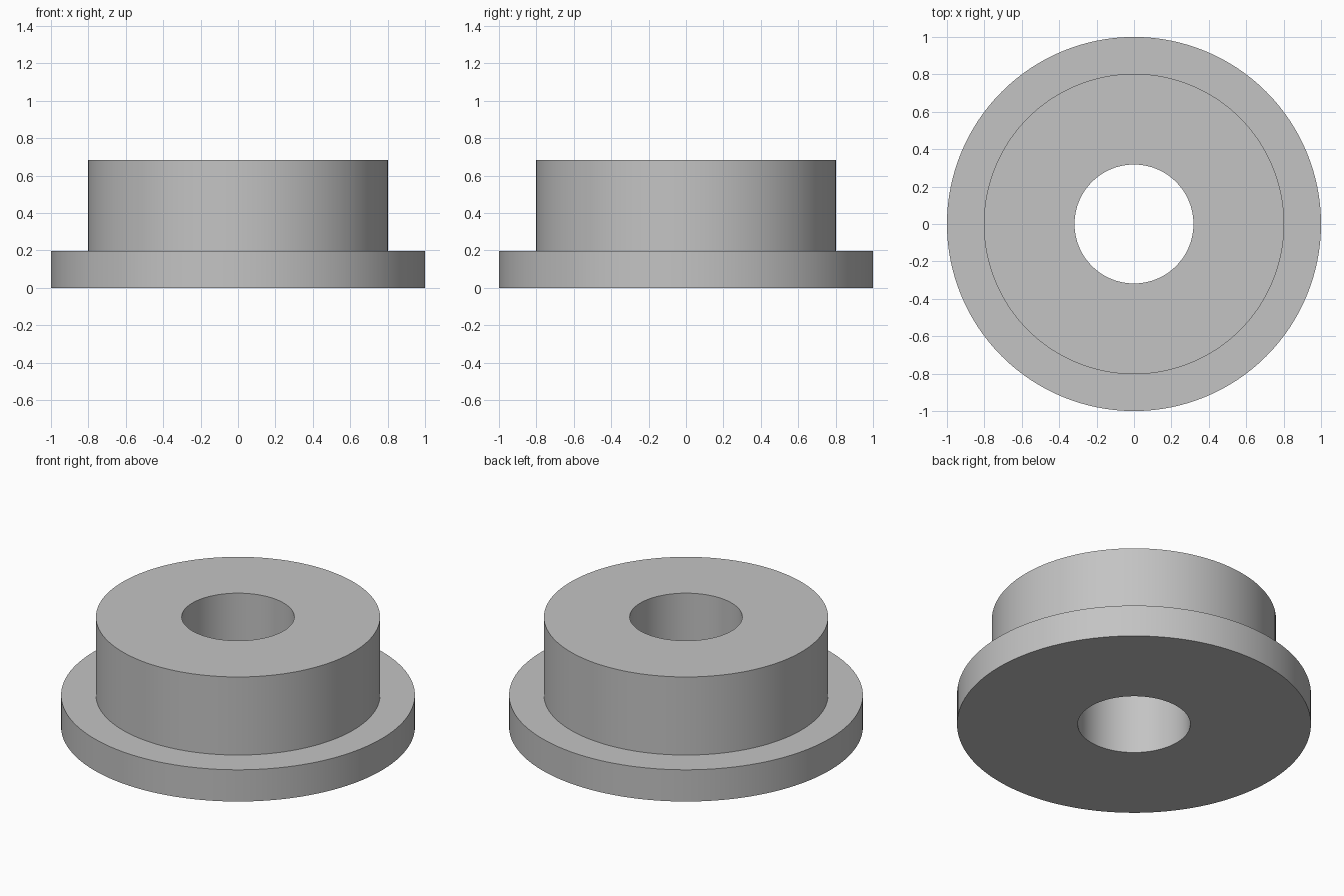
import bpy, bmesh, math

cube = bpy.data.objects.get("Cube")
if cube:
    bpy.data.objects.remove(cube, do_unlink=True)

# Plain grey material
grey = bpy.data.materials.new("plain grey")
grey.use_nodes = True
colour = (0.55, 0.55, 0.55, 1)
grey.diffuse_color = colour
grey.node_tree.nodes["Principled BSDF"].inputs["Base Color"].default_value = colour

# Closed cross-section (radius, height): bore, flange, shoulder, hub
BORE, HUB, FLANGE = 0.318, 0.803, 1.0
STEP, TOP = 0.198, 0.685
profile = [(BORE, 0), (FLANGE, 0), (FLANGE, STEP), (HUB, STEP), (HUB, TOP), (BORE, TOP)]
SIDES = 128

# Revolve the cross-section around z
bm = bmesh.new()
rings = []
for i in range(SIDES):
    a = math.tau * i / SIDES
    rings.append([bm.verts.new((r * math.cos(a), r * math.sin(a), z)) for r, z in profile])
for i, ring in enumerate(rings):
    following = rings[(i + 1) % SIDES]
    for j in range(len(profile)):
        k = (j + 1) % len(profile)
        bm.faces.new((ring[j], following[j], following[k], ring[k]))
bmesh.ops.recalc_face_normals(bm, faces=bm.faces)

mesh = bpy.data.meshes.new("flanged_bushing")
bm.to_mesh(mesh)
bm.free()
mesh.materials.append(grey)
bushing = bpy.data.objects.new("flanged_bushing", mesh)
bpy.context.collection.objects.link(bushing)

# Smooth round walls, sharp rims
bpy.ops.object.select_all(action="DESELECT")
bushing.select_set(True)
bpy.context.view_layer.objects.active = bushing
bpy.ops.object.shade_smooth_by_angle(angle=math.radians(30))
